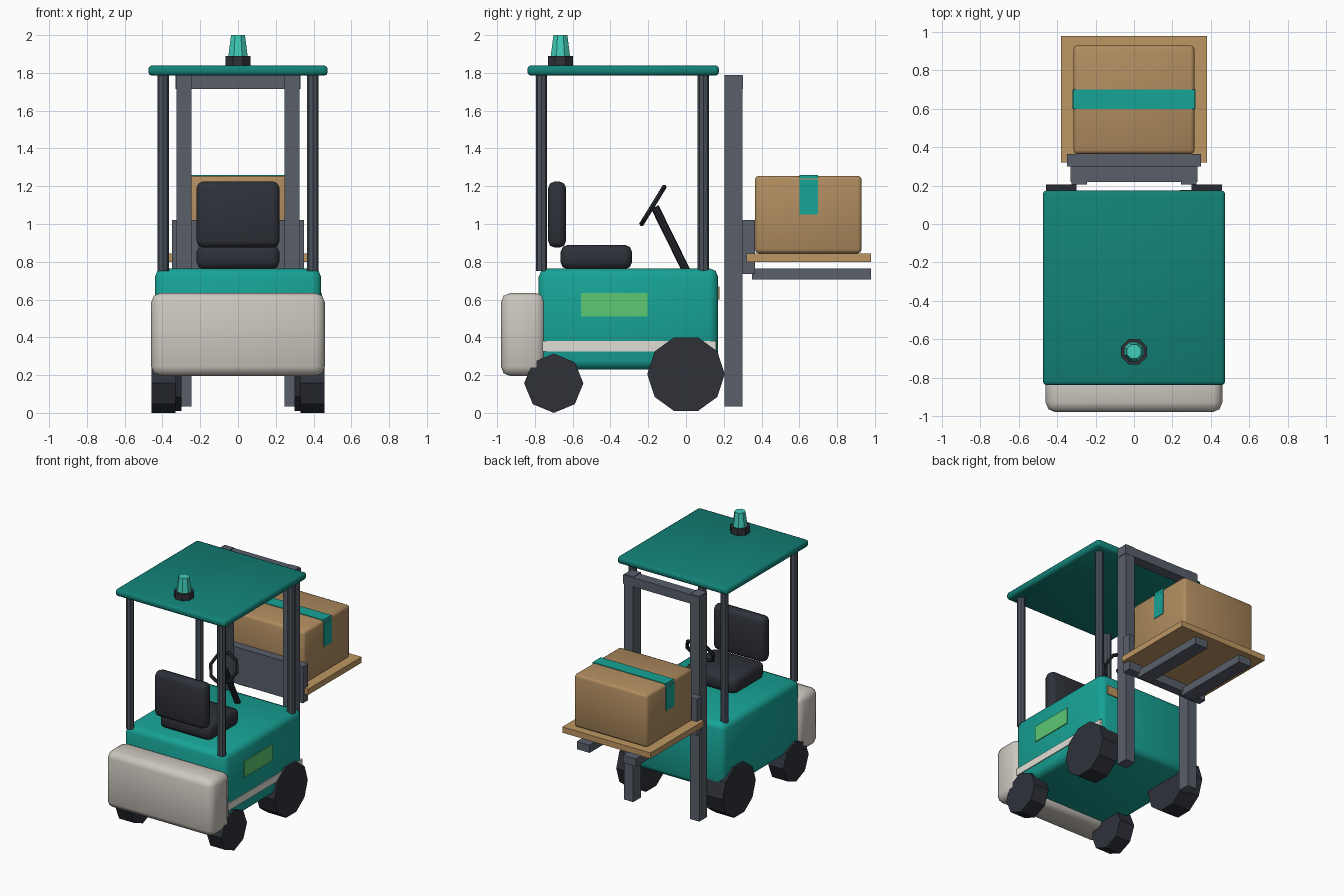
import bpy, bmesh, math
from mathutils import Vector, Matrix

if "Cube" in bpy.data.objects:
    bpy.data.objects.remove(bpy.data.objects["Cube"])


def material(name, rgb):
    lin = [(c / 255 / 12.92) if c < 11 else ((c / 255 + 0.055) / 1.055) ** 2.4 for c in rgb]
    m = bpy.data.materials.new(name)
    m.diffuse_color = (*lin, 1)
    m.use_nodes = True
    m.node_tree.nodes["Principled BSDF"].inputs["Base Color"].default_value = m.diffuse_color
    return m


TEAL = material("teal", (23, 163, 150))
ROOF = material("dark_teal", (18, 130, 120))
CREAM = material("cream", (205, 199, 191))
STRIPE = material("off_white", (225, 222, 214))
GREEN = material("green", (92, 200, 115))
STEEL = material("steel", (88, 94, 106))
POST = material("post_grey", (75, 82, 92))
DARK = material("dark", (46, 49, 57))
BLACK = material("black", (36, 39, 44))
CARD = material("cardboard", (176, 140, 95))
WOOD = material("wood", (190, 150, 98))
LAMP = material("lamp", (64, 205, 185))


def finish(name, bm, mat, smooth=False):
    bmesh.ops.recalc_face_normals(bm, faces=bm.faces)
    me = bpy.data.meshes.new(name)
    bm.to_mesh(me)
    bm.free()
    me.materials.append(mat)
    ob = bpy.data.objects.new(name, me)
    bpy.context.collection.objects.link(ob)
    if smooth:
        bpy.ops.object.select_all(action='DESELECT')
        ob.select_set(True)
        bpy.context.view_layer.objects.active = ob
        bpy.ops.object.shade_smooth_by_angle(angle=math.radians(50))
    return ob


def box(name, x, y, z, mat, bevel=0):
    """Box from (min, max) ranges, optionally with rounded edges."""
    bm = bmesh.new()
    size = [r[1] - r[0] for r in (x, y, z)]
    mid = [(r[1] + r[0]) / 2 for r in (x, y, z)]
    bmesh.ops.create_cube(bm, size=1, matrix=Matrix.Translation(mid) @ Matrix.Diagonal((*size, 1)))
    if bevel:
        bmesh.ops.bevel(bm, geom=bm.edges[:], offset=bevel, segments=2, profile=0.5, affect='EDGES')
    return finish(name, bm, mat, bool(bevel))


def rod(name, a, b, r1, r2, sides, mat, spin=0):
    """Cylinder or cone running from a to b."""
    a, b = Vector(a), Vector(b)
    d = b - a
    bm = bmesh.new()
    m = (Matrix.Translation((a + b) / 2) @ d.to_track_quat('Z', 'Y').to_matrix().to_4x4()
         @ Matrix.Rotation(spin, 4, 'Z'))
    bmesh.ops.create_cone(bm, cap_ends=True, segments=sides, radius1=r1, radius2=r2, depth=d.length, matrix=m)
    return finish(name, bm, mat)


# Body, counterweight and side markings
box("body", (-.44, .44), (-.78, .17), (.23, .765), TEAL, .045)
box("counterweight", (-.46, .46), (-.98, -.745), (.195, .635), CREAM, .05)
box("side_stripe", (.43, .446), (-.76, .16), (.325, .38), STRIPE)
box("side_panel", (.43, .446), (-.555, -.205), (.51, .635), GREEN)
box("mast_side_plate", (.24, .39), (.16, .178), (.60, .67), WOOD)

# Overhead guard and wheels, mirrored left and right
box("roof", (-.475, .475), (-.84, .175), (1.785, 1.84), ROOF, .02)
for s, side in ((-1, "left"), (1, "right")):
    for y, end in ((-.765, "front"), (.092, "back")):
        rod(f"{side}_{end}_post", (s * .396, y, .75), (s * .396, y, 1.80), .03, .03, 8, POST)

    # wheels: the vertex angle is measured in the y-z plane
    for y, r, x0, n, end in ((-.70, .157, .33, 8, "small"), (0, .205, .30, 10, "large")):
        bm = bmesh.new()
        rims = [[bm.verts.new((s * x, y + r * math.cos(i * math.tau / n),
                               r + r * math.sin(i * math.tau / n))) for i in range(n)]
                for x in (x0, .458)]
        for rim in rims:
            bm.faces.new(rim)
        for i in range(n):
            j = (i + 1) % n
            bm.faces.new((rims[0][i], rims[0][j], rims[1][j], rims[1][i]))
        finish(f"{side}_{end}_wheel", bm, DARK)

    # Mast rails, forks and hanging tape ends
    box(f"{side}_mast_rail", sorted((s * .245, s * .325)), (.205, .30), (.035, 1.79), STEEL)
    box(f"{side}_fork", sorted((s * .145, s * .255)), (.35, .98), (.705, .765), STEEL)
    box(f"{side}_tape_end", sorted((s * .30, s * .32)), (.60, .70), (1.05, 1.235), TEAL)

# Mast crossbar and carriage
box("mast_crossbar", (-.33, .33), (.22, .302), (1.715, 1.785), STEEL)
box("carriage", (-.35, .35), (.30, .365), (.735, 1.02), STEEL)

# Load
box("pallet", (-.38, .38), (.32, .98), (.80, .845), WOOD)
box("carton", (-.315, .315), (.365, .93), (.845, 1.255), CARD, .02)
box("tape_top", (-.315, .315), (.60, .70), (1.24, 1.26), TEAL)

# Seat
box("seat_cushion", (-.22, .22), (-.665, -.285), (.76, .89), DARK, .04)
box("seat_back", (-.22, .22), (-.73, -.635), (.875, 1.225), DARK, .035)

# Steering column and wheel
rod("steering_column", (0, 0, .755), (0, -.165, 1.09), .022, .022, 8, BLACK)
bpy.ops.mesh.primitive_torus_add(major_segments=8, minor_segments=6, major_radius=.113, minor_radius=.014,
                                 location=(0, -.175, 1.098), rotation=(math.radians(58.5), 0, 0))
wheel = bpy.context.object
wheel.name = "steering_wheel"
wheel.data.materials.append(BLACK)

# Beacon
rod("beacon_base", (0, -.665, 1.835), (0, -.665, 1.89), .072, .072, 8, DARK, math.pi / 8)
rod("beacon_lamp", (0, -.665, 1.89), (0, -.665, 2.0), .055, .04, 8, LAMP, math.pi / 8)
